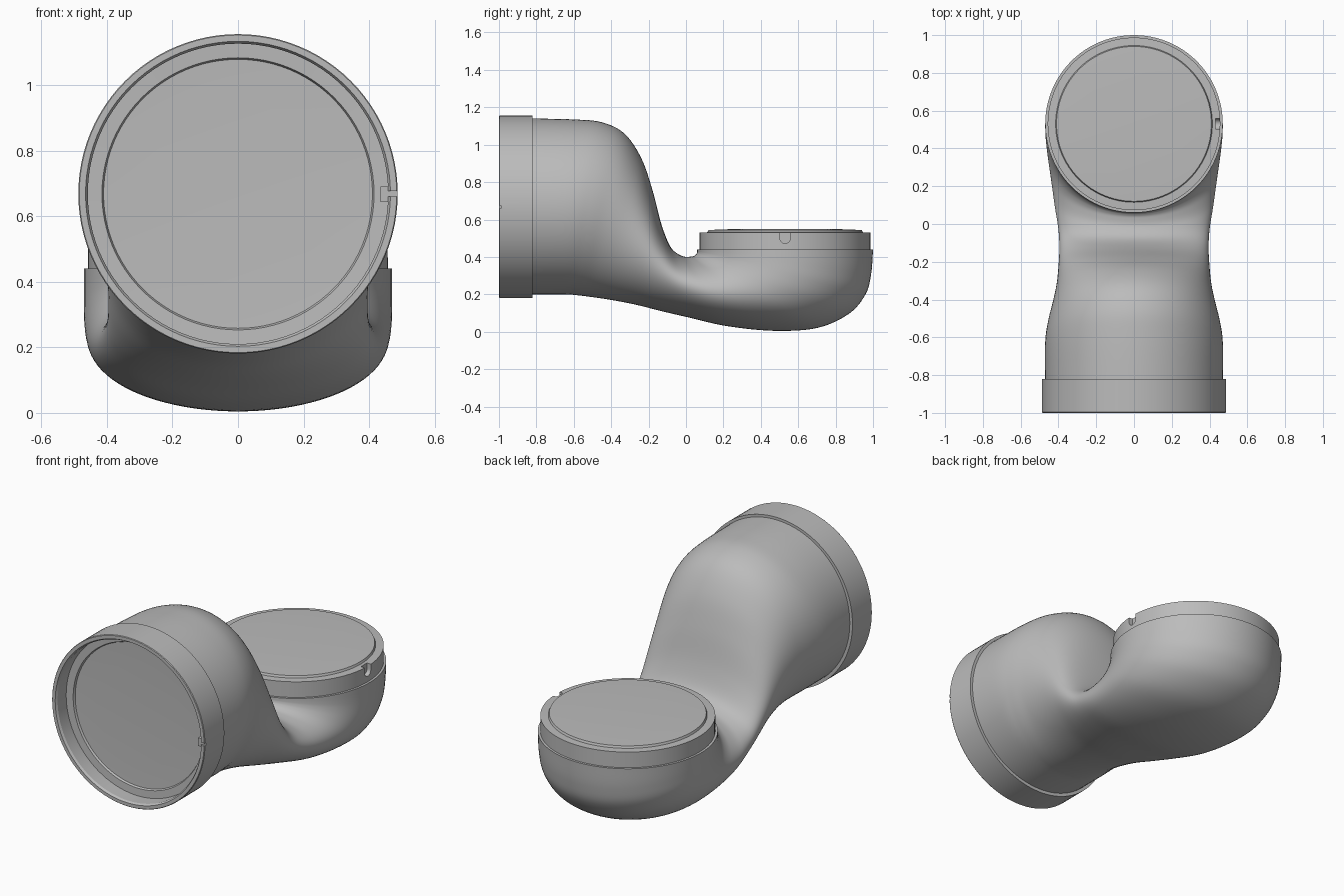
import bpy, bmesh, math
from mathutils import Matrix, Vector

if "Cube" in bpy.data.objects:
    bpy.data.objects.remove(bpy.data.objects["Cube"], do_unlink=True)

grey = bpy.data.materials.new("plain grey")
grey.use_nodes = True
colour = (0.5, 0.5, 0.5, 1)
grey.diffuse_color = colour
grey.node_tree.nodes["Principled BSDF"].inputs["Base Color"].default_value = colour


def make_object(name, bm):
    bmesh.ops.recalc_face_normals(bm, faces=bm.faces)
    mesh = bpy.data.meshes.new(name)
    bm.to_mesh(mesh)
    bm.free()
    obj = bpy.data.objects.new(name, mesh)
    bpy.context.collection.objects.link(obj)
    mesh.materials.append(grey)
    return obj


def loft(rings, closed=False):
    """Skin a list of equal-length point rings; cap the ends unless closed."""
    bm = bmesh.new()
    loops = [[bm.verts.new(p) for p in ring] for ring in rings]
    pairs = list(zip(loops, loops[1:]))
    if closed:
        pairs.append((loops[-1], loops[0]))
    for a, b in pairs:
        for i in range(len(a)):
            j = (i + 1) % len(a)
            bm.faces.new((a[i], a[j], b[j], b[i]))
    if not closed:
        bm.faces.new(loops[0])
        bm.faces.new(loops[-1])
    return bm


def lathe(profile, matrix, sides=96):
    """Turn (radius, height) points around the local z axis."""
    angles = [2 * math.pi * i / sides for i in range(sides)]
    return loft([[matrix @ Vector((r * math.cos(t), r * math.sin(t), h))
                  for t in angles] for r, h in profile])


def box(name, low, high):
    bm = bmesh.new()
    bmesh.ops.create_cube(bm, size=1)
    low, high = Vector(low), Vector(high)
    bmesh.ops.scale(bm, vec=high - low, verts=bm.verts)
    bmesh.ops.translate(bm, vec=(low + high) / 2, verts=bm.verts)
    return make_object(name, bm)


def cut(target, cutter):
    """Subtract the cutter, bake the result and drop the cutter."""
    cutter.hide_render = True
    mod = target.modifiers.new("cut", 'BOOLEAN')
    mod.operation = 'DIFFERENCE'
    mod.solver = 'EXACT'
    mod.object = cutter
    bpy.context.view_layer.objects.active = target
    bpy.ops.object.modifier_apply(modifier=mod.name)
    bpy.data.objects.remove(cutter, do_unlink=True)


def smooth(obj, angle):
    bpy.ops.object.select_all(action='DESELECT')
    obj.select_set(True)
    bpy.context.view_layer.objects.active = obj
    bpy.ops.object.shade_smooth_by_angle(angle=math.radians(angle))


def spline(keys, steps):
    """Smooth curve through vectors of any size."""
    out = []
    for i in range(len(keys) - 1):
        p0, p1 = keys[max(i - 1, 0)], keys[i]
        p2, p3 = keys[i + 1], keys[min(i + 2, len(keys) - 1)]
        for s in range(steps):
            t = s / steps
            out.append([b + 0.5 * t * (c - a + t * (2 * a - 5 * b + 4 * c - d
                        + t * (3 * (b - c) + d - a)))
                        for a, b, c, d in zip(p0, p1, p2, p3)])
    return out + [keys[-1]]


# Curved body: upper y, upper z, lower y, lower z, half width of each section
sections = [
    (-.82, 1.14, -.82, .2, .47),
    (-.6, 1.135, -.65, .2, .47),
    (-.45, 1.12, -.58, .195, .455),
    (-.33, 1.06, -.5, .185, .43),
    (-.24, .93, -.4, .17, .41),
    (-.18, .76, -.27, .145, .4),
    (-.13, .57, -.13, .11, .395),
    (-.08, .45, .02, .075, .4),
    (-.02, .405, .22, .03, .42),
    (.03, .402, .47, .005, .44),
    (.05, .41, .7, .02, .457),
    (.058, .42, .87, .095, .467),
    (.06, .428, .96, .2, .47),
    (.06, .434, .99, .31, .47),
    (.06, .44, 1, .44, .47),
]
rings = []
for uy, uz, ly, lz, width in spline(sections, 6):
    top, low = Vector((0, uy, uz)), Vector((0, ly, lz))
    mid, half = (top + low) / 2, (top - low) / 2
    angles = [2 * math.pi * i / 96 for i in range(96)]
    rings.append([mid + half * math.cos(t) + Vector((width * math.sin(t), 0, 0))
                  for t in angles])
body = make_object("curved_body", loft(rings))
smooth(body, 40)

# Cap on the upward end, with a low raised disc
cap_place = Matrix.Translation((0, .53, .44))
cap = make_object("end_cap", lathe(
    [(.457, -.02), (.457, .09), (.415, .092), (.41, .104), (.28, .109)],
    cap_place))

# Rounded key notch in the cap's left side
outline = [(.028, .2), (-.028, .2)]
outline += [(-.028 * math.cos(a), .06 - .028 * math.sin(a))
            for a in [math.pi * i / 12 for i in range(13)]]
notch = make_object("notch_cutter", loft(
    [[(x, .53 + y, .44 + z) for y, z in outline] for x in (.432, .6)]))
cut(cap, notch)
smooth(cap, 20)

# Hollow collar on the front end, whose floor mirrors the cap
collar_place = Matrix.Translation((0, -1, .668)) @ Matrix.Rotation(-math.pi / 2, 4, 'X')
collar = make_object("front_collar", lathe(
    [(.465, .18), (.487, .18), (.487, .004), (.484, 0), (.465, 0), (.458, .012),
     (.458, .09), (.415, .092), (.41, .104), (.28, .109)],
    collar_place))
cut(collar, box("slot_cutter", (.45, -1.1, .66), (.6, -.988, .676)))
smooth(collar, 20)

# Key tab inside the collar
box("key_tab", (.435, -.985, .643), (.462, -.9, .69))
